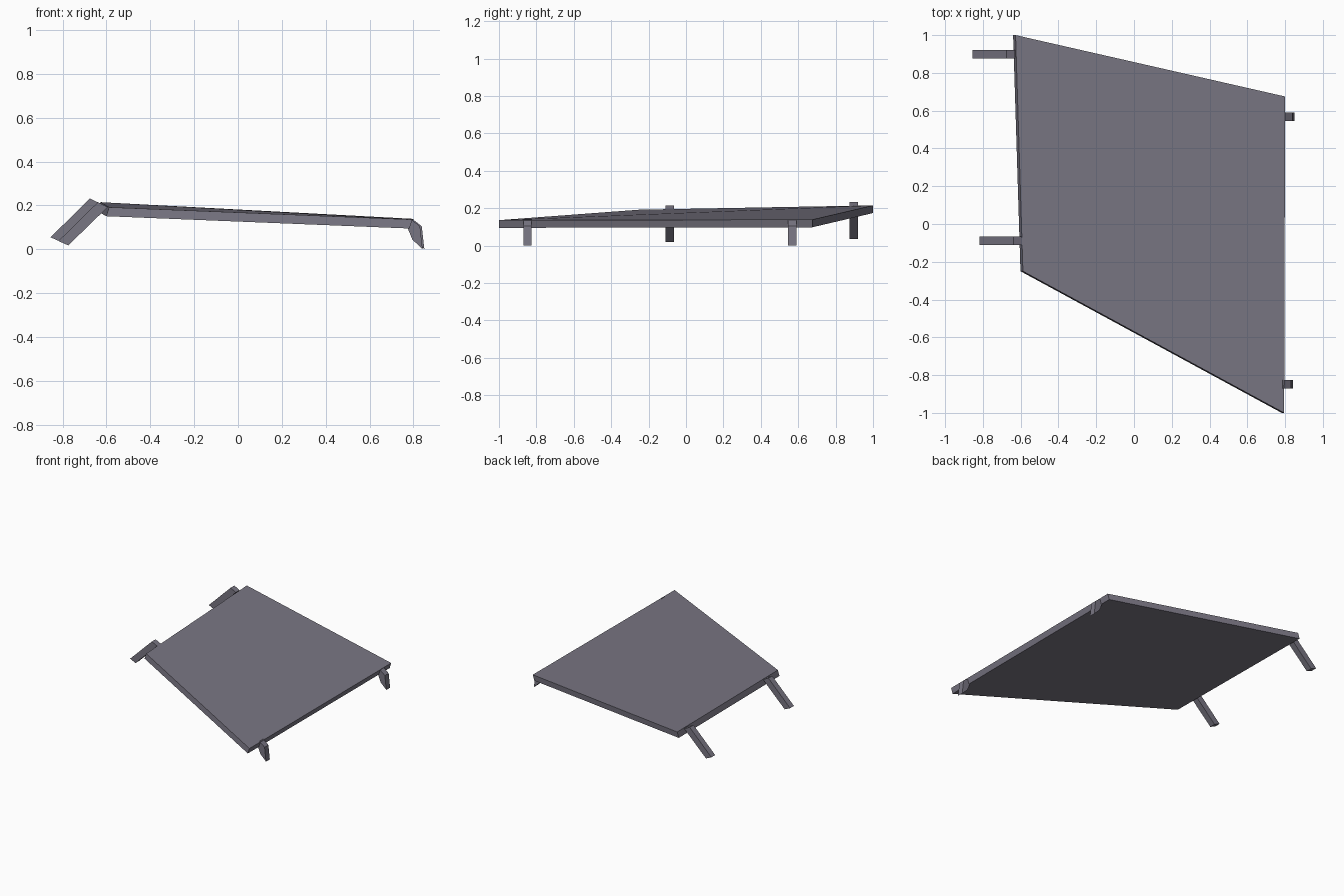
import bpy
import bmesh
from mathutils import Vector

cube = bpy.data.objects.get("Cube")
if cube:
    bpy.data.objects.remove(cube, do_unlink=True)

# One grey-violet material for everything
grey = bpy.data.materials.new("slate_grey")
grey.use_nodes = True
colour = (0.19, 0.18, 0.225, 1)
grey.diffuse_color = colour
shader = grey.node_tree.nodes["Principled BSDF"]
shader.inputs["Base Color"].default_value = colour
shader.inputs["Roughness"].default_value = 0.8


def prism(name, outline, offset):
    """Sweep a closed outline along an offset into a flat-shaded solid."""
    bm = bmesh.new()
    face = bm.faces.new([bm.verts.new(p) for p in outline])
    swept = bmesh.ops.extrude_face_region(bm, geom=[face], use_keep_orig=True)
    moved = [v for v in swept["geom"] if isinstance(v, bmesh.types.BMVert)]
    bmesh.ops.translate(bm, verts=moved, vec=Vector(offset))
    bmesh.ops.recalc_face_normals(bm, faces=bm.faces)
    mesh = bpy.data.meshes.new(name)
    bm.to_mesh(mesh)
    bm.free()
    mesh.materials.append(grey)
    obj = bpy.data.objects.new(name, mesh)
    bpy.context.collection.objects.link(obj)
    return obj


def leg(name, profile, shift, y):
    """Extrude an x-z leg profile, moved by shift, across the leg width."""
    dx, dz = shift
    prism(name, [(x + dx, y, z + dz) for x, z in profile], (0, 0.045, 0))


# Sloping four-sided slab
prism("slab", [(-0.627, 1, 0.215), (-0.588, -0.25, 0.192),
               (0.795, -1, 0.136), (0.8, 0.675, 0.139)],
      (-0.013, 0, -0.041))

# Long splayed legs on the high side
long_profile = [(-0.855, 0.055), (-0.81, 0.035), (-0.63, 0.21), (-0.675, 0.232)]
leg("back_right_leg", long_profile, (0, 0), 0.875)
leg("front_right_leg", long_profile, (0.036, -0.017), -0.11)

# Short bent legs on the low side
short_profile = [(0.795, 0.139), (0.838, 0.105), (0.85, 0), (0.803, 0.045),
                 (0.782, 0.096)]
leg("back_left_leg", short_profile, (0, 0), 0.545)
leg("front_left_leg", short_profile, (-0.008, 0), -0.87)
